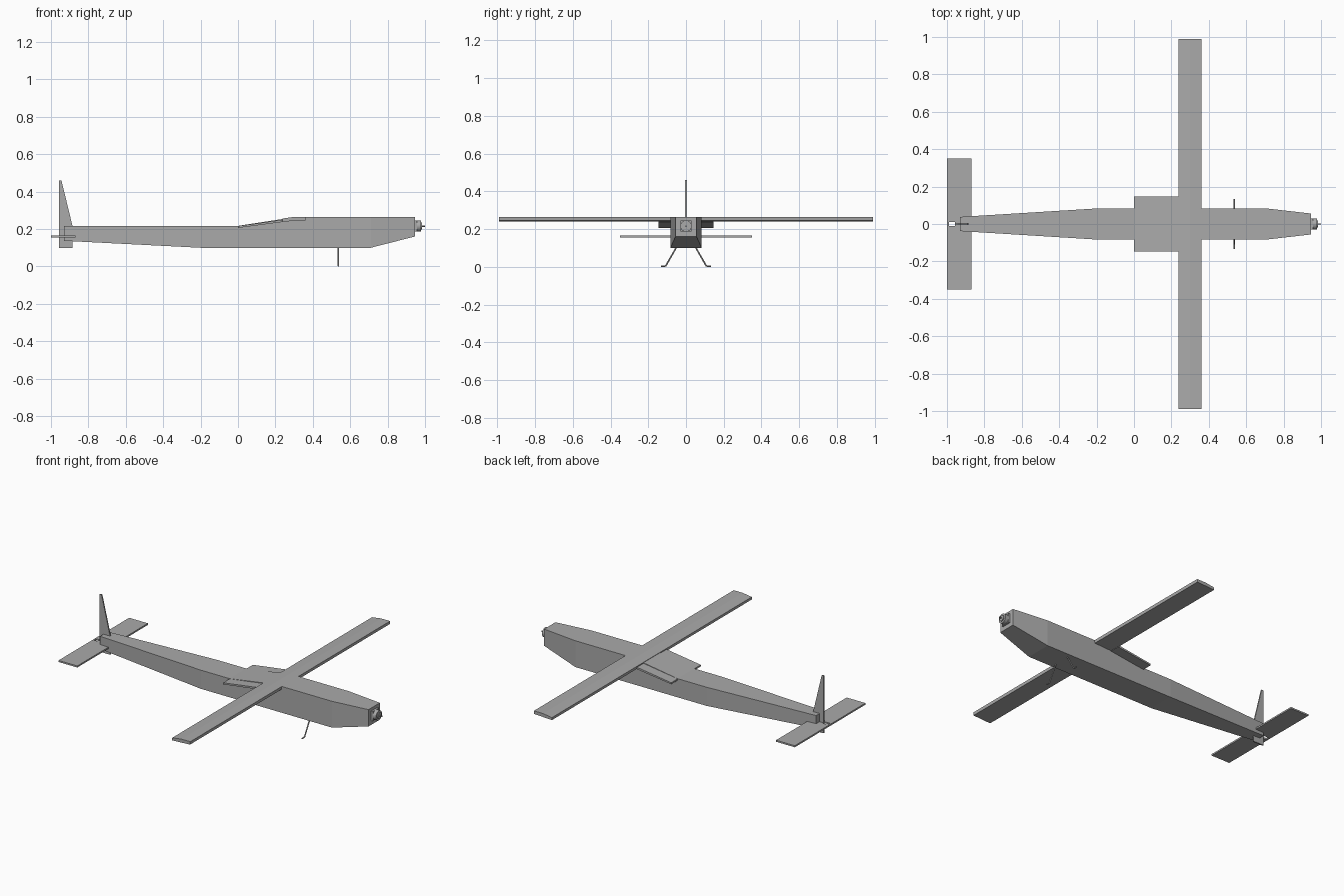
import bpy, bmesh
from mathutils import Vector

cube = bpy.data.objects.get("Cube")
if cube:
    bpy.data.objects.remove(cube, do_unlink=True)

grey = bpy.data.materials.new("plain_grey")
grey.use_nodes = True
COLOUR = (0.4, 0.4, 0.4, 1)
grey.diffuse_color = COLOUR
grey.node_tree.nodes["Principled BSDF"].inputs["Base Color"].default_value = COLOUR


def finish(name, bm):
    bmesh.ops.recalc_face_normals(bm, faces=bm.faces)
    mesh = bpy.data.meshes.new(name)
    bm.to_mesh(mesh)
    bm.free()
    mesh.materials.append(grey)
    obj = bpy.data.objects.new(name, mesh)
    bpy.context.collection.objects.link(obj)
    return obj


def loft(name, rings):
    """Skin a list of closed rings and cap both ends."""
    bm = bmesh.new()
    loops = [[bm.verts.new(p) for p in ring] for ring in rings]
    n = len(loops[0])
    for a, b in zip(loops, loops[1:]):
        for i in range(n):
            j = (i + 1) % n
            bm.faces.new((a[i], a[j], b[j], b[i]))
    bm.faces.new(loops[0])
    bm.faces.new(loops[-1])
    return finish(name, bm)


def slab(name, profile, half):
    """Extrude an (x, z) profile sideways to both sides of the centre."""
    return loft(name, [[(x, y, z) for x, z in profile] for y in (-half, half)])


def box(x0, x1, z0, z1):
    return [(x0, z0), (x1, z0), (x1, z1), (x0, z1)]


def rod(name, start, end, radius, sides=24):
    start, end = Vector(start), Vector(end)
    axis = end - start
    bm = bmesh.new()
    bmesh.ops.create_cone(bm, cap_ends=True, segments=sides, radius1=radius,
                          radius2=radius, depth=axis.length)
    bmesh.ops.rotate(bm, verts=bm.verts, matrix=axis.to_track_quat('Z', 'Y').to_matrix())
    bmesh.ops.translate(bm, verts=bm.verts, vec=(start + end) / 2)
    obj = finish(name, bm)
    for poly in obj.data.polygons:
        poly.use_smooth = len(poly.vertices) == 4
    return obj


# Fuselage: square sections as x, half width, bottom, top
sections = [(-0.93, 0.038, 0.137, 0.217), (-0.2, 0.083, 0.1, 0.217),
            (0, 0.083, 0.1, 0.217), (0.31, 0.083, 0.1, 0.265),
            (0.71, 0.083, 0.1, 0.265), (0.945, 0.056, 0.16, 0.265)]
loft("fuselage", [[(x, -w, b), (x, w, b), (x, w, t), (x, -w, t)]
                  for x, w, b, t in sections])

# Wing and the sloping plate behind it
slab("wing", [(0.237, 0.24), (0.36, 0.246), (0.362, 0.265),
              (0.3, 0.265), (0.237, 0.256)], 0.99)
slab("rear_wing_plate", [(0, 0.206), (0.24, 0.238), (0.24, 0.25), (0, 0.216)], 0.147)

# Tail
slab("fin", [(-0.957, 0.1), (-0.885, 0.1), (-0.885, 0.217),
             (-0.944, 0.46), (-0.957, 0.46)], 0.004)
stabilizer = slab("stabilizer", box(-1, -0.87, 0.156, 0.166), 0.35)
slot = slab("stabilizer_slot_cutter", box(-0.99, -0.957, 0.14, 0.18), 0.012)
slot.hide_render = True
cut = stabilizer.modifiers.new("slot", 'BOOLEAN')
cut.operation = 'DIFFERENCE'
cut.solver = 'EXACT'
cut.object = slot
# Apply the cut, then discard the cutter
bpy.context.view_layer.update()
cut_mesh = bpy.data.meshes.new_from_object(
    stabilizer.evaluated_get(bpy.context.evaluated_depsgraph_get()))
stabilizer.modifiers.clear()
stabilizer.data = cut_mesh
bpy.data.objects.remove(slot, do_unlink=True)

# Motor on the nose
slab("motor_mount", box(0.94, 0.956, 0.186, 0.246), 0.03)
rod("motor", (0.95, 0, 0.216), (0.978, 0, 0.216), 0.03)
rod("motor_cap", (0.975, 0, 0.216), (0.984, 0, 0.216), 0.018)
rod("motor_shaft", (0.98, 0, 0.216), (1, 0, 0.216), 0.004, 12)

# Wire landing gear
for name, side in (("left", -1), ("right", 1)):
    # Nose points to +x, so its left-hand leg sits on +y
    side = -side
    foot = (0.537, side * 0.108, 0.004)
    rod(name + "_gear_leg", (0.537, side * 0.05, 0.105), foot, 0.004, 8)
    rod(name + "_gear_axle", foot, (0.537, side * 0.133, 0.004), 0.004, 8)
